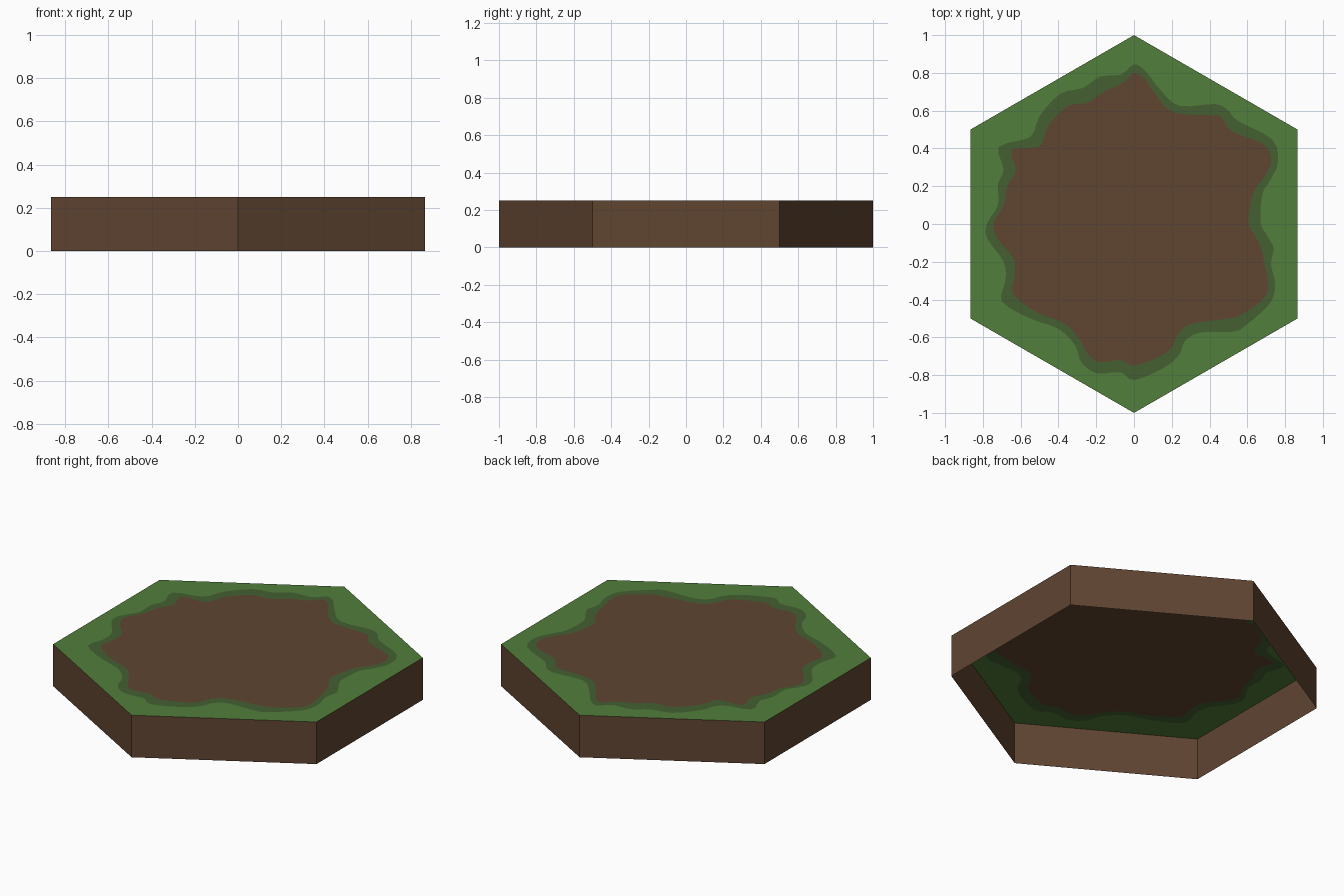
import bpy, bmesh, math
from mathutils import Vector

if "Cube" in bpy.data.objects:
    bpy.data.objects.remove(bpy.data.objects["Cube"])

TOP = 0.25


def material(name, rgb):
    m = bpy.data.materials.new(name)
    m.diffuse_color = (*rgb, 1)
    m.use_nodes = True
    m.node_tree.nodes["Principled BSDF"].inputs["Base Color"].default_value = m.diffuse_color
    return m


def make_object(name, bm, mat):
    mesh = bpy.data.meshes.new(name)
    bm.to_mesh(mesh)
    bm.free()
    mesh.materials.append(mat)
    obj = bpy.data.objects.new(name, mesh)
    bpy.context.collection.objects.link(obj)
    return obj


def smooth_loop(flat, steps=3):
    """Closed Catmull-Rom outline through the x, y pairs."""
    p = [Vector((flat[i], flat[i + 1], TOP)) for i in range(0, len(flat), 2)]
    n, out = len(p), []
    for i in range(n):
        a, b, c, d = p[i - 1], p[i], p[(i + 1) % n], p[(i + 2) % n]
        for k in range(steps):
            t = k / steps
            out.append(0.5 * (2 * b + (c - a) * t + (2 * a - 5 * b + 4 * c - d) * t**2
                              + (3 * b - a - 3 * c + d) * t**3))
    return out


def strip(name, loop_a, loop_b, mat):
    """Quad band joining two closed loops of equal length."""
    bm = bmesh.new()
    a = [bm.verts.new(v) for v in loop_a]
    b = [bm.verts.new(v) for v in loop_b]
    n = len(a)
    for i in range(n):
        j = (i + 1) % n
        bm.faces.new((a[i], a[j], b[j], b[i]))
    return make_object(name, bm, mat)


def flat_fill(name, loops, mat):
    """Flat upward-facing area bounded by the loops; inner loops become holes."""
    bm = bmesh.new()
    for loop in loops:
        vs = [bm.verts.new(v) for v in loop]
        for i in range(len(vs)):
            bm.edges.new((vs[i - 1], vs[i]))
    bmesh.ops.triangle_fill(bm, edges=bm.edges[:], use_beauty=True, normal=(0, 0, 1))
    for f in bm.faces:
        f.normal_update()
        if f.normal.z < 0:
            f.normal_flip()
    return make_object(name, bm, mat)


# Outlines of the grass edge and of the bare soil, clockwise from the back
grass_edge = smooth_loop([
    0, .845, .06, .81, .14, .71, .24, .625, .43, .635, .50, .60, .55, .545,
    .73, .45, .763, .33, .72, .23, .68, .16, .67, .01, .71, -.07, .74, -.13,
    .725, -.21, .747, -.32, .72, -.42, .60, -.53, .53, -.57, .35, -.575,
    .27, -.62, .24, -.69, .16, -.76, 0, -.827, -.07, -.785, -.20, -.79,
    -.28, -.73, -.31, -.645, -.40, -.555, -.55, -.50, -.70, -.41, -.68, -.30,
    -.69, -.20, -.775, -.08, -.78, 0, -.72, .10, -.72, .21, -.69, .29,
    -.715, .41, -.55, .46, -.50, .57, -.39, .69, -.27, .72, -.18, .78, -.07, .79])
soil_edge = smooth_loop([
    0, .80, .06, .765, .11, .69, .21, .59, .43, .575, .47, .555, .52, .49,
    .69, .42, .725, .33, .69, .25, .63, .16, .605, .01, .64, -.06, .675, -.13,
    .69, -.21, .71, -.31, .69, -.39, .57, -.48, .50, -.50, .30, -.53,
    .235, -.58, .20, -.65, .14, -.70, 0, -.75, -.07, -.72, -.19, -.73,
    -.25, -.68, -.29, -.61, -.37, -.525, -.51, -.47, -.64, -.37, -.63, -.27,
    -.64, -.18, -.72, -.08, -.745, 0, -.69, .10, -.67, .20, -.625, .28,
    -.645, .395, -.50, .41, -.455, .52, -.35, .625, -.25, .64, -.16, .70, -.06, .745])


def hexagon(z):
    return [Vector((math.sin(math.radians(60 * i)), math.cos(math.radians(60 * i)), z))
            for i in range(6)]


soil = material("soil", (0.116, 0.059, 0.031))
grass = material("grass", (0.085, 0.21, 0.045))
dark_grass = material("dark_grass", (0.058, 0.115, 0.032))

# Six outer walls, open underneath
strip("side_walls", hexagon(TOP), hexagon(0), soil)
# Top surface: grass rim, dark transition band, soil patch
flat_fill("grass_rim", [hexagon(TOP), grass_edge], grass)
strip("dark_grass_band", soil_edge, grass_edge, dark_grass)
flat_fill("soil_patch", [soil_edge], soil)
